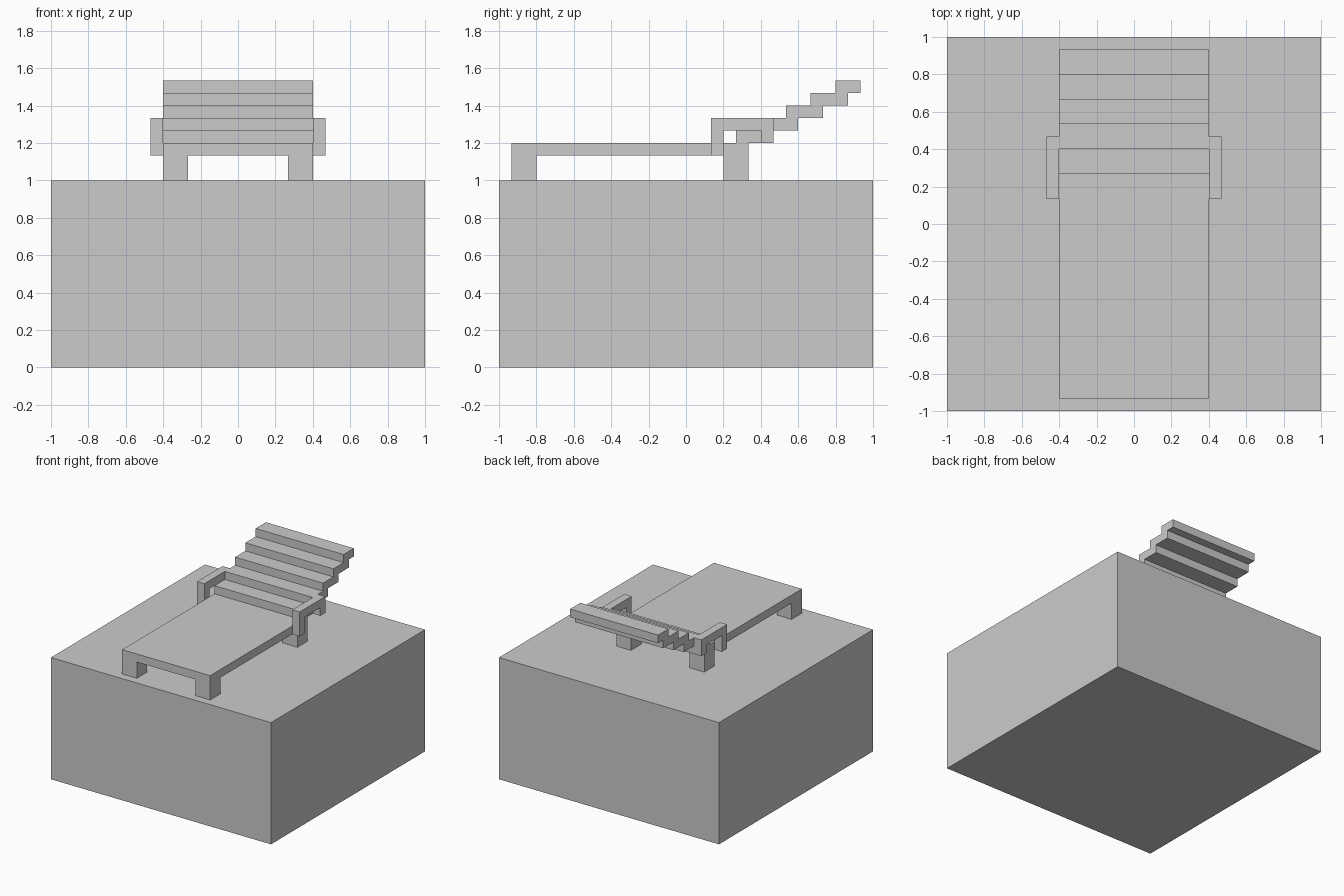
import bpy, bmesh

if "Cube" in bpy.data.objects:
    bpy.data.objects.remove(bpy.data.objects["Cube"])

U = 1 / 15  # the model sits on a grid of 1/15 unit


def extrude_profile(name, pts, x0, x1):
    """Extrude a (y, z) outline, in grid units, along x."""
    bm = bmesh.new()
    face = bm.faces.new([bm.verts.new((x0 * U, y * U, z * U)) for y, z in pts])
    ext = bmesh.ops.extrude_face_region(bm, geom=[face])
    verts = [v for v in ext["geom"] if isinstance(v, bmesh.types.BMVert)]
    bmesh.ops.translate(bm, verts=verts, vec=((x1 - x0) * U, 0, 0))
    bmesh.ops.recalc_face_normals(bm, faces=bm.faces)
    mesh = bpy.data.meshes.new(name)
    bm.to_mesh(mesh)
    bm.free()
    obj = bpy.data.objects.new(name, mesh)
    bpy.context.collection.objects.link(obj)
    return obj


def box(name, x, y, z):
    pts = [(y[0], z[0]), (y[1], z[0]), (y[1], z[1]), (y[0], z[1])]
    return extrude_profile(name, pts, *x)


def mirror_x(obj):
    obj.modifiers.new("Mirror", "MIRROR").use_axis[0] = True


# Base block
box("base_block", (-15, 15), (-15, 15), (0, 15))

# Flat bed of the lounger
box("seat", (-6, 6), (-14, 5), (17, 18))

# Legs
mirror_x(box("front_leg", (4, 6), (-14, -12), (15, 17)))
mirror_x(box("back_leg", (4, 6), (3, 5), (15, 17)))

# Stepped backrest: upper outline going up, lower outline coming back
upper, lower = [], []
for i in range(5):
    y, z = 4 + 2 * i, 18 + i
    end = min(y + 3, 14)
    upper += [(y, z), (y, z + 1)]
    lower += [(end, z), (end, z + 1)]
# drop the points where the overlapping steps would double up
outline = upper + lower[::-1]
extrude_profile("backrest", outline, -6, 6)

# Armrests: front post, top rail and short back post in one outline
arm = [(2, 17), (3, 17), (3, 19), (6, 19), (6, 18), (7, 18), (7, 20), (2, 20)]
mirror_x(extrude_profile("armrest", arm, 6, 7))
